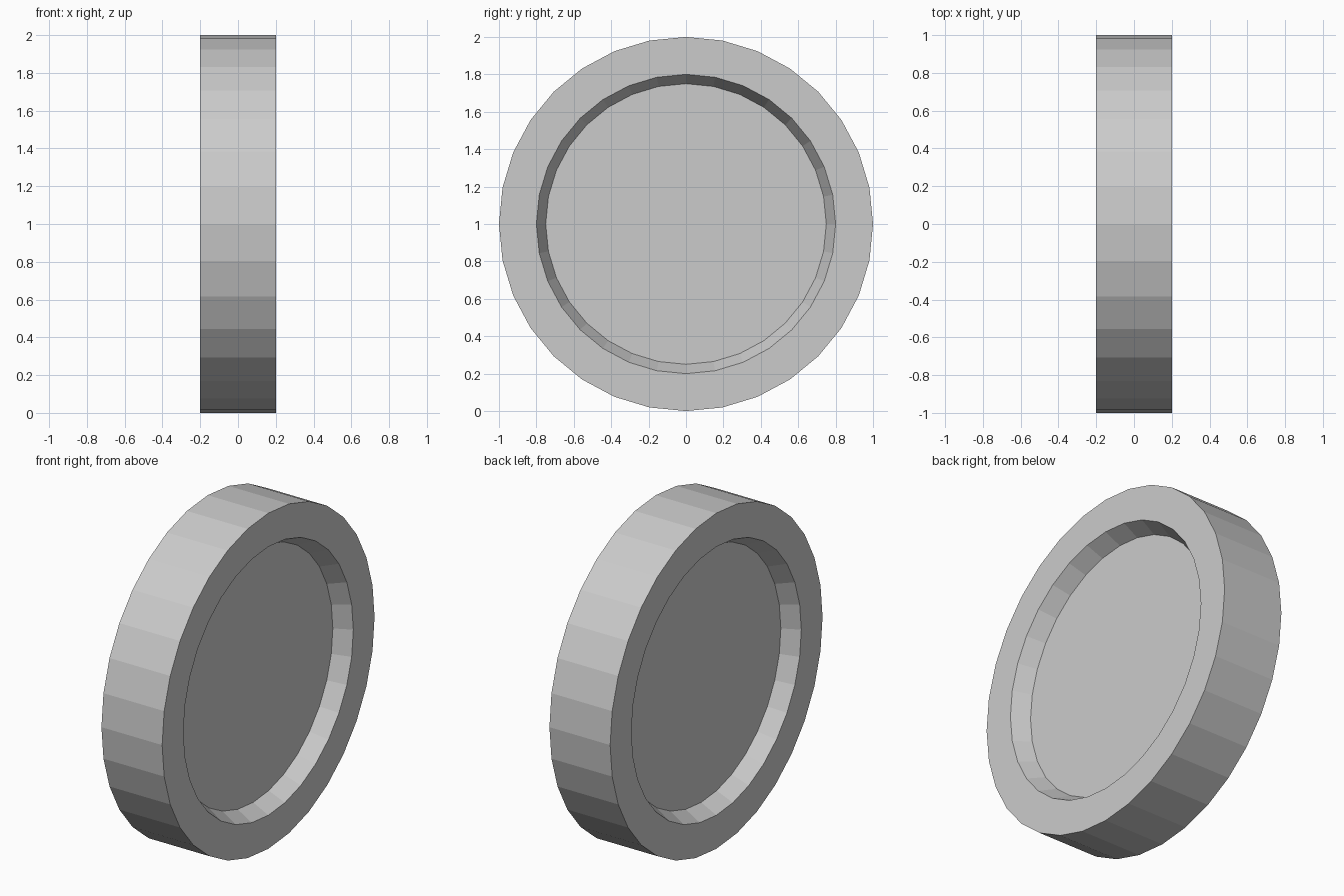
import bpy, bmesh
from math import radians
from mathutils import Matrix, Vector

if "Cube" in bpy.data.objects:
    bpy.data.objects.remove(bpy.data.objects["Cube"])

SIDES, RADIUS, WIDTH = 32, 1.0, 0.4
RIM_RADIUS, FLOOR_RADIUS, DEPTH = 0.8, 0.75, 0.1


def step_cap(bm, face, scale, drop):
    """Extrude a cap into a smaller ring, sunk along its normal."""
    n = face.normal.copy()
    new = bmesh.ops.extrude_discrete_faces(bm, faces=[face])["faces"][0]
    for v in new.verts:
        v.co = Vector((v.co.x * scale, v.co.y * scale, v.co.z)) - n * drop
    bm.normal_update()
    return new


# Wheel drum
bm = bmesh.new()
bmesh.ops.create_cone(bm, cap_ends=True, cap_tris=False, segments=SIDES,
                      radius1=RADIUS, radius2=RADIUS, depth=WIDTH)
bm.normal_update()

# Flat rim and tapered recess on both sides
for cap in [f for f in bm.faces if len(f.verts) == SIDES]:
    rim = step_cap(bm, cap, RIM_RADIUS / RADIUS, 0)
    step_cap(bm, rim, FLOOR_RADIUS / RIM_RADIUS, DEPTH)

# Stand upright with the axle along x
turn = Matrix.Translation((0, 0, RADIUS)) @ Matrix.Rotation(radians(90), 4, 'Y')
bmesh.ops.transform(bm, matrix=turn, verts=bm.verts)
bmesh.ops.recalc_face_normals(bm, faces=bm.faces)

mesh = bpy.data.meshes.new("wheel")
bm.to_mesh(mesh)
bm.free()
bpy.context.collection.objects.link(bpy.data.objects.new("wheel", mesh))
